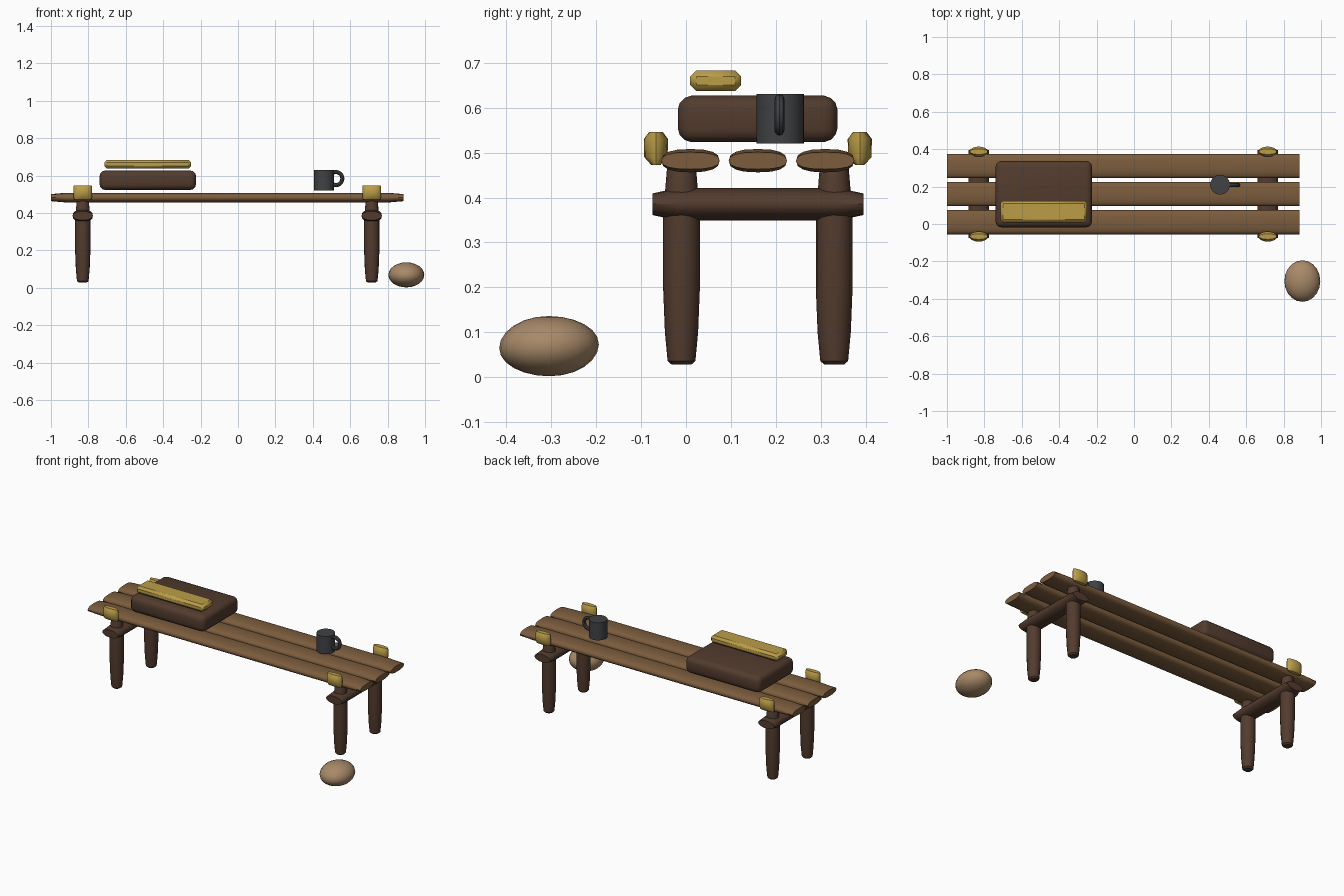
import bpy, bmesh, math
from mathutils import Matrix, Vector

if "Cube" in bpy.data.objects:
    bpy.data.objects.remove(bpy.data.objects["Cube"], do_unlink=True)


def material(name, r, g, b):
    m = bpy.data.materials.new(name)
    m.use_nodes = True
    m.diffuse_color = (r, g, b, 1)
    m.node_tree.nodes["Principled BSDF"].inputs["Base Color"].default_value = (r, g, b, 1)
    return m


plank_wood = material("plank wood", 0.2, 0.108, 0.047)
dark_wood = material("dark wood", 0.085, 0.044, 0.027)
yellow = material("mustard yellow", 0.5, 0.34, 0.065)
charcoal = material("charcoal", 0.052, 0.054, 0.058)
stone_tan = material("stone tan", 0.39, 0.25, 0.14)


def finish(name, bm, mat, angle=40):
    bmesh.ops.recalc_face_normals(bm, faces=bm.faces)
    me = bpy.data.meshes.new(name)
    bm.to_mesh(me)
    bm.free()
    me.materials.append(mat)
    ob = bpy.data.objects.new(name, me)
    bpy.context.collection.objects.link(ob)
    bpy.ops.object.select_all(action="DESELECT")
    ob.select_set(True)
    bpy.context.view_layer.objects.active = ob
    bpy.ops.object.shade_smooth_by_angle(angle=math.radians(angle))
    return ob


def loft(name, origin, axis, side, stations, mat, power=1.0, sides=16):
    """Oval rings along an axis; each station is (distance, side radius, other radius)."""
    axis, side, origin = Vector(axis), Vector(side), Vector(origin)
    other = axis.cross(side)
    bm = bmesh.new()
    rings = []
    for t, a, b in stations:
        ring = []
        for i in range(sides):
            ang = math.tau * i / sides
            c, s = math.cos(ang), math.sin(ang)
            c = math.copysign(abs(c) ** power, c)
            s = math.copysign(abs(s) ** power, s)
            ring.append(bm.verts.new(origin + axis * t + side * a * c + other * b * s))
        rings.append(ring)
    for lo, hi in zip(rings, rings[1:]):
        for i in range(sides):
            j = (i + 1) % sides
            bm.faces.new((lo[i], lo[j], hi[j], hi[i]))
    bm.faces.new(rings[0])
    bm.faces.new(rings[-1])
    return finish(name, bm, mat)


def soft_box(name, low, high, bevel, segments, mat):
    low, high = Vector(low), Vector(high)
    bm = bmesh.new()
    bmesh.ops.create_cube(bm, size=1, matrix=Matrix.Translation((low + high) / 2)
                          @ Matrix.Diagonal((*(high - low), 1)))
    bmesh.ops.bevel(bm, geom=bm.edges[:], offset=bevel, segments=segments,
                    profile=0.5, affect="EDGES")
    return finish(name, bm, mat)


X, Y, Z = (1, 0, 0), (0, 1, 0), (0, 0, 1)

# Seat planks
for label, y in (("front", 0.01), ("middle", 0.16), ("back", 0.31)):
    loft(label + "_plank", (-0.058, y, 0.482), X, Y,
         [(-0.942, 0.065, 0.019), (-0.86, 0.065, 0.026),
          (0.86, 0.065, 0.026), (0.942, 0.065, 0.019)], plank_wood, power=0.8)

# Two end frames: crossbeam, legs and knobs
for end, x in (("right", -0.83), ("left", 0.715)):
    loft(end + "_crossbeam", (x, 0.16, 0.385), Y, X,
         [(-0.235, 0.055, 0.024), (-0.18, 0.055, 0.036),
          (0.18, 0.055, 0.036), (0.235, 0.055, 0.024)], dark_wood)
    for depth, leg_y, knob_y in (("front", -0.01, -0.067), ("back", 0.33, 0.387)):
        loft(f"{depth}_{end}_leg", (x, leg_y, 0), Z, X,
             [(0.028, 0.022, 0.022), (0.036, 0.031, 0.031), (0.1, 0.037, 0.037),
              (0.2, 0.041, 0.041), (0.36, 0.041, 0.041), (0.47, 0.032, 0.032),
              (0.485, 0.025, 0.025)], dark_wood)
        loft(f"{depth}_{end}_knob", (x, knob_y, 0), Z, X,
             [(0.472, 0.046, 0.01), (0.49, 0.05, 0.026),
              (0.53, 0.05, 0.027), (0.546, 0.048, 0.015)], yellow)

# Cushion with a rolled blanket over it
cushion = soft_box("cushion", (-0.74, -0.018, 0.52), (-0.225, 0.337, 0.63), 0.03, 3, dark_wood)
for v in cushion.data.vertices:
    # thin the padding toward its front and back edges
    edge = abs(v.co.y - 0.16) / 0.178
    v.co.z = 0.575 + (v.co.z - 0.575) * (1 - 0.12 * edge ** 4)
soft_box("blanket_roll", (-0.715, 0.009, 0.637), (-0.25, 0.123, 0.683), 0.014, 1, yellow)

# Mug and its ring handle
loft("mug", (0.46, 0.21, 0), Z, X,
     [(0.52, 0.053, 0.053), (0.63, 0.053, 0.053)], charcoal, sides=24)
bpy.ops.mesh.primitive_torus_add(location=(0.523, 0.208, 0.584), rotation=(math.pi / 2, 0, 0),
                                 major_radius=0.035, minor_radius=0.011,
                                 major_segments=20, minor_segments=8)
handle = bpy.context.object
handle.name = "mug_handle"
handle.data.materials.append(charcoal)
bpy.ops.object.shade_smooth_by_angle(angle=math.radians(40))

# Stone on the ground
bm = bmesh.new()
bmesh.ops.create_uvsphere(bm, u_segments=20, v_segments=12, radius=1)
for v in bm.verts:
    n = v.co.copy()
    v.co = Vector((0.9 + 0.096 * n.x, -0.305 + 0.111 * n.y,
                   0.069 + 0.067 * n.z + 0.004 * n.y * (1 - n.z ** 2)))
finish("stone", bm, stone_tan, 60)
